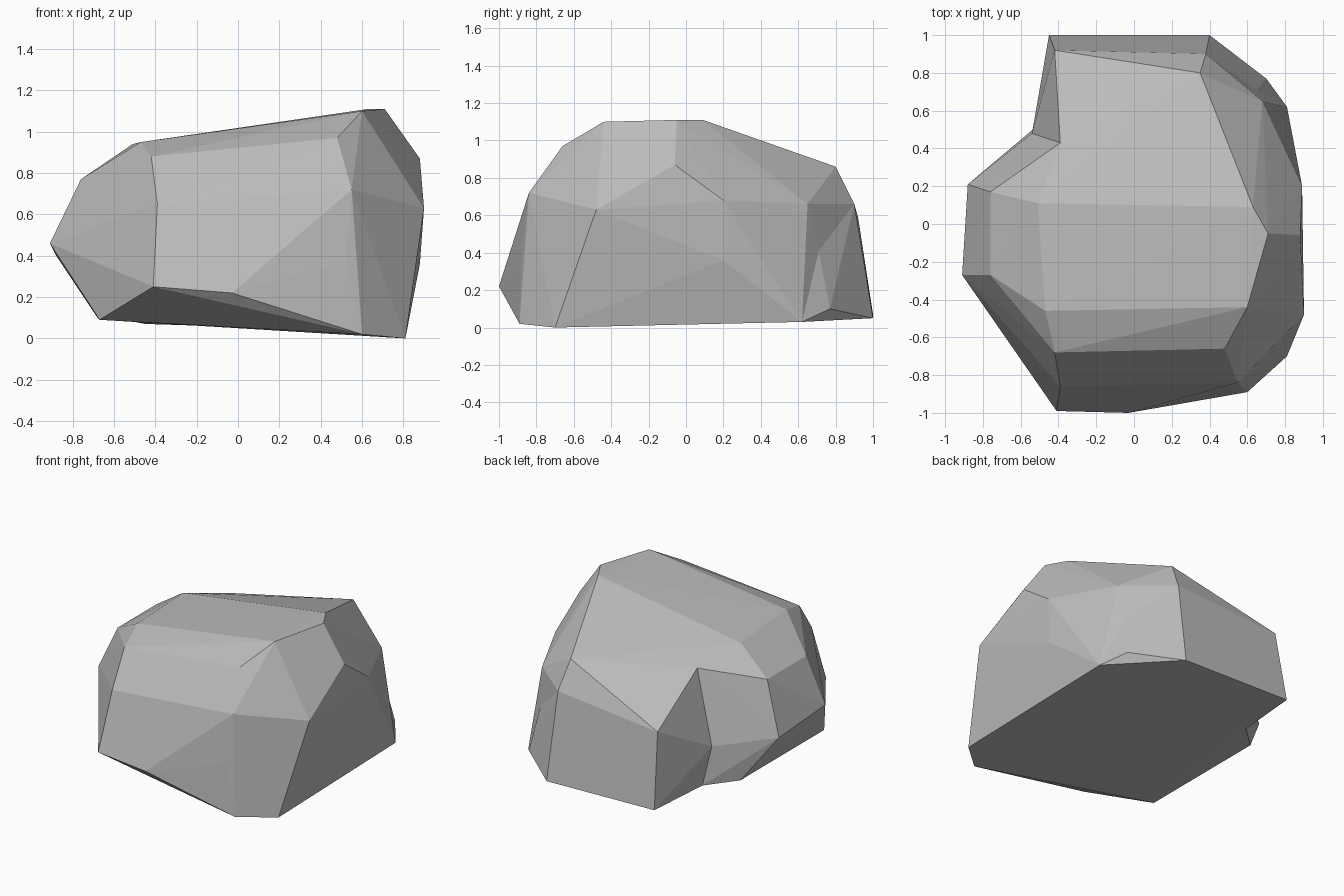
import bpy
import bmesh
from mathutils import Vector

default_cube = bpy.data.objects.get("Cube")
if default_cube:
    bpy.data.objects.remove(default_cube, do_unlink=True)


def make_material(name, color):
    material = bpy.data.materials.new(name)
    material.use_nodes = True
    material.diffuse_color = color
    shader = material.node_tree.nodes["Principled BSDF"]
    shader.inputs["Base Color"].default_value = color
    shader.inputs["Roughness"].default_value = 0.9
    return material


def chip_edge(bm, start, end, target):
    """Split the edge between two corners and push its middle to the target."""
    ends = (Vector(start), Vector(end))
    for edge in bm.edges:
        if all(min((v.co - p).length for v in edge.verts) < 0.001 for p in ends):
            neighbours = list(edge.link_faces)
            result = bmesh.ops.subdivide_edges(bm, edges=[edge], cuts=1)
            middle = [v for v in result["geom_inner"] if isinstance(v, bmesh.types.BMVert)][0]
            middle.co = target
            bmesh.ops.triangulate(bm, faces=list(middle.link_faces))
            return


def make_boulder(name, corners, material, chips=()):
    """Wrap a faceted convex stone around its corners, then chip it."""
    bm = bmesh.new()
    for corner in corners:
        bm.verts.new(corner)
    hull = bmesh.ops.convex_hull(bm, input=list(bm.verts))
    loose = set(hull["geom_interior"]) | set(hull["geom_unused"])
    bmesh.ops.delete(bm, geom=[g for g in loose if isinstance(g, bmesh.types.BMVert)],
                     context="VERTS")
    for chip in chips:
        chip_edge(bm, *chip)
    bmesh.ops.recalc_face_normals(bm, faces=list(bm.faces))
    mesh = bpy.data.meshes.new(name)
    bm.to_mesh(mesh)
    bm.free()
    mesh.materials.append(material)
    boulder = bpy.data.objects.new(name, mesh)
    bpy.context.scene.collection.objects.link(boulder)
    return boulder


# Front lobe: underside and front toe
foot = [(-.41, -.99, .25), (-.03, -1, .22), (.6, -.89, .02), (.81, -.7, 0),
        (-.67, -.6, .09), (-.68, .36, .1)]
# Front lobe: widest corners on both sides
belly = [(.9, -.48, .63), (.52, -.88, .37), (.55, -.84, .72), (-.39, -.86, .65),
         (-.91, -.27, .46), (-.88, .21, .4)]
# Front lobe: upper slopes and ridge
crown = [(.6, -.44, 1.1), (.48, -.66, .97), (-.42, -.68, .88), (-.47, -.46, .95),
         (-.51, .11, .94), (-.76, -.27, .77), (-.76, .17, .77)]
# Corners where the two lobes meet, including the inner crease of the notch
crease = [(-.39, .43, .85), (-.54, .48, .35), (-.5, .53, .08)]
seam = [(.71, -.05, 1.11), (.63, .09, 1.11), (.88, -.06, .87), (.89, .2, .68),
        (.88, .2, .36), (.81, .62, .03), (.35, .8, .86)]
# Back lobe: rear wall and the chipped left corner
shoulder = (.68, .65, .66)
heel = (.7, .77, .1)
rear = [(.38, .9, .66), (.4, 1, .05), (-.45, 1, .07), (-.42, .92, .59), shoulder, heel]

stone = make_material("grey stone", (.5, .5, .5, 1))
rock = make_boulder("rock", foot + belly + crown + crease + seam, stone)
back_lobe = make_boulder("rock_back_lobe", crease + seam + rear, stone,
                         chips=[(shoulder, heel, (.65, .71, .41))])

# Merge both lobes into one solid
merge = rock.modifiers.new("merge lobes", "BOOLEAN")
merge.operation = "UNION"
merge.solver = "EXACT"
merge.object = back_lobe
bpy.context.view_layer.objects.active = rock
rock.select_set(True)
bpy.ops.object.modifier_apply(modifier=merge.name)
bpy.data.objects.remove(back_lobe, do_unlink=True)
bpy.ops.object.shade_flat()
